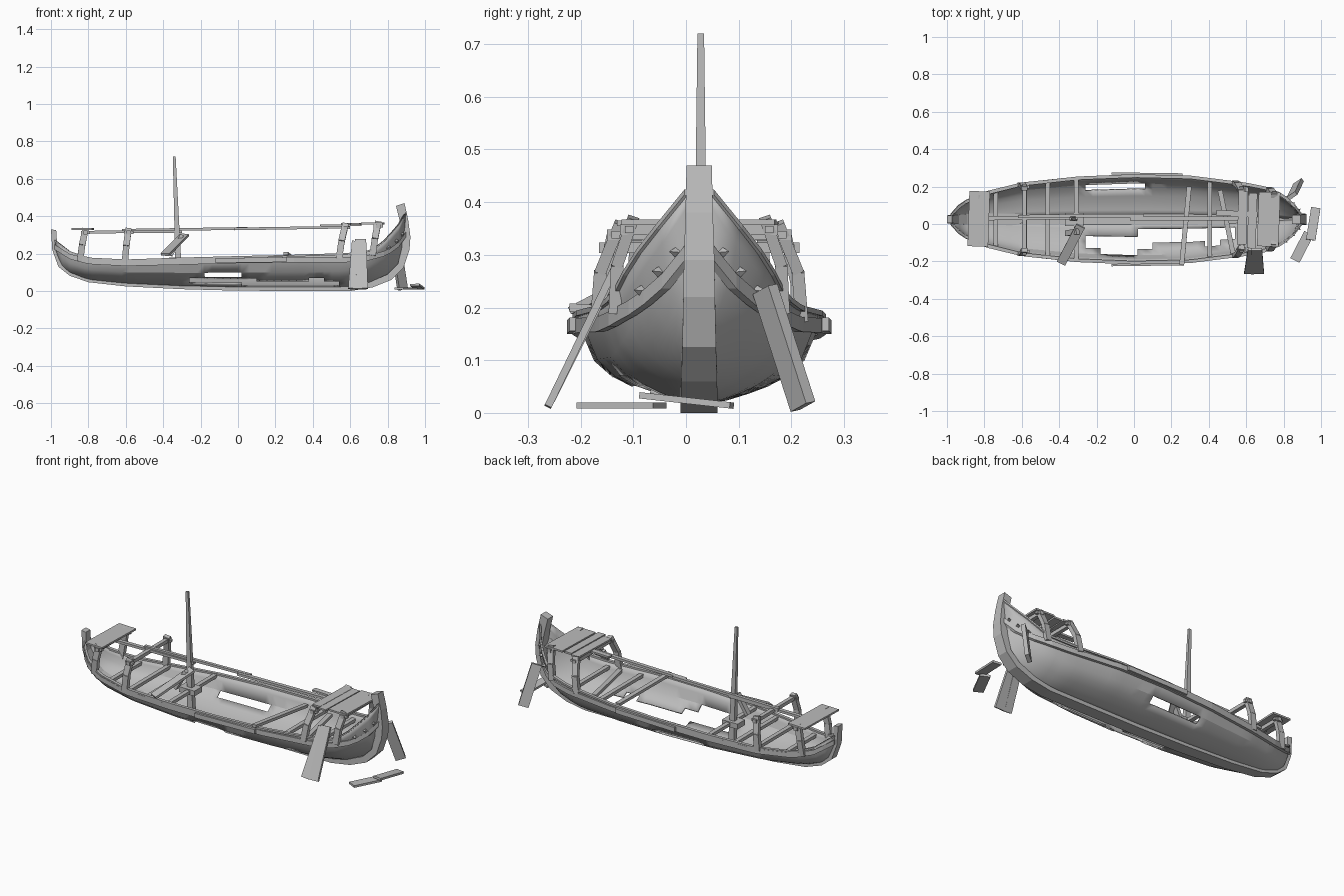
import bpy, bmesh, math
from mathutils import Vector

if "Cube" in bpy.data.objects:
    bpy.data.objects.remove(bpy.data.objects["Cube"])

wood = bpy.data.materials.new("weathered grey wood")
wood.use_nodes = True
GREY = (0.5, 0.5, 0.5, 1)
wood.diffuse_color = GREY
wood.node_tree.nodes["Principled BSDF"].inputs["Base Color"].default_value = GREY
CY = 0.025  # centre line of the boat


def finish(name, bm, smooth=False):
    bmesh.ops.recalc_face_normals(bm, faces=bm.faces)
    me = bpy.data.meshes.new(name)
    bm.to_mesh(me)
    bm.free()
    me.materials.append(wood)
    ob = bpy.data.objects.new(name, me)
    bpy.context.collection.objects.link(ob)
    if smooth:
        bpy.ops.object.select_all(action='DESELECT')
        ob.select_set(True)
        bpy.context.view_layer.objects.active = ob
        bpy.ops.object.shade_smooth_by_angle(angle=math.radians(25))
    return ob


def lerp_table(table, x):
    for (a, b), (c, d) in zip(table, table[1:]):
        if x <= c:
            return b + (d - b) * max(0, x - a) / (c - a)
    return table[-1][1]


def sweep(name, rings, smooth=False):
    """Skin a row of four-point rings and cap both ends."""
    bm = bmesh.new()
    vs = [[bm.verts.new(p) for p in ring] for ring in rings]
    for a, b in zip(vs, vs[1:]):
        for i in range(4):
            j = (i + 1) % 4
            bm.faces.new((a[i], a[j], b[j], b[i]))
    bm.faces.new(vs[0])
    bm.faces.new(vs[-1])
    return finish(name, bm, smooth)


def beam(name, p, q, width, thick, side=(1, 0, 0), taper=1.0):
    """Straight timber from p to q; width runs along side."""
    p, q = Vector(p), Vector(q)
    along = (q - p).normalized()
    s = Vector(side)
    s = (s - along * s.dot(along)).normalized()
    n = along.cross(s)
    rings = []
    for c, k in ((p, 1), (q, taper)):
        w, t = s * width * k / 2, n * thick * k / 2
        rings.append([c - w - t, c + w - t, c + w + t, c - w + t])
    return sweep(name, rings)


# Hull lines: half width, bottom height, top edge and wale height along x
WIDTH = [(-.98, .02), (-.95, .06), (-.9, .095), (-.8, .14), (-.6, .19), (-.3, .223), (0, .235),
         (.3, .228), (.6, .19), (.7, .17), (.8, .13), (.86, .075), (.9, .022)]
BOTTOM = [(-.98, .2), (-.95, .135), (-.9, .095), (-.8, .06), (-.6, .04), (-.3, .026), (0, .02),
          (.6, .02), (.7, .035), (.8, .075), (.86, .125), (.9, .24)]
TOP = [(-.98, .27), (-.9, .21), (-.8, .175), (-.6, .165), (-.3, .175), (0, .183), (.3, .19),
       (.6, .2), (.7, .215), (.75, .24), (.8, .285), (.86, .355), (.9, .42)]
WALE = [(-.98, .235), (-.9, .185), (-.8, .158), (-.6, .148), (-.3, .155), (0, .163), (.3, .166),
        (.6, .168), (.7, .178), (.8, .205), (.86, .25), (.9, .305)]
SECTION = [(.08, 0), (.22, .02), (.4, .1), (.55, .18), (.7, .29), (.85, .48), (.94, .78), (1, 1)]


def section(x):
    w, lo, hi = (lerp_table(t, x) for t in (WIDTH, BOTTOM, TOP))
    sharp = 0.45 * max(0, min(1, (x - .55) / .3))
    return [(d * w, lo + (hi - lo) * (h + (d - h) * sharp)) for d, h in SECTION]


def side_at(x, z):
    return lerp_table([(h, d) for d, h in section(x)], z)


stations = [-.98 + i * 1.88 / 47 for i in range(48)]

# Broken planking: (side, strake, from x, to x)
HOLES = [(-1, 1, 0, .54), (-1, 2, -.28, .54), (-1, 3, -.28, .1), (-1, 3, .36, .46),
         (-1, 4, -.2, .02), (1, 4, -.28, .05)]
bm = bmesh.new()
for s in (-1, 1):
    grid = [[bm.verts.new((x, CY + s * d, z)) for d, z in section(x)] for x in stations]
    for c in range(len(stations) - 1):
        mid = (stations[c] + stations[c + 1]) / 2
        for k in range(len(SECTION) - 1):
            if any(hs == s and hk == k and a < mid < b for hs, hk, a, b in HOLES):
                continue
            q = (grid[c][k], grid[c + 1][k], grid[c + 1][k + 1], grid[c][k + 1])
            bm.faces.new(q if s < 0 else q[::-1])
me = bpy.data.meshes.new("hull_planking")
bm.to_mesh(me)
bm.free()
me.materials.append(wood)
hull = bpy.data.objects.new("hull_planking", me)
bpy.context.collection.objects.link(hull)
mod = hull.modifiers.new("thickness", 'SOLIDIFY')
mod.thickness = .009
mod.offset = -1
hull.select_set(True)
bpy.context.view_layer.objects.active = hull
bpy.ops.object.shade_smooth_by_angle(angle=math.radians(25))

# Outer wales and gunwale caps on both sides
for s, tag in ((-1, "right"), (1, "left")):
    for name, shift, drop, rise, out in (("wale", -.002, .014, .014, .014),
                                         ("gunwale", -.012, .006, .004, .006)):
        rings = []
        for x in stations:
            z = lerp_table(WALE if name == "wale" else TOP, x)
            d = side_at(x, z)
            rings.append([(x, CY + s * e, z + h) for e, h in ((d + shift, -drop), (d + out, -drop),
                                                            (d + out, rise), (d + shift, rise))])
        sweep(f"{name}_{tag}", rings)
    # Doubled wale pieces amidships
    beam(f"wale_patch_{tag}", (-.12, CY + s * .245, .163), (.26, CY + s * .24, .168), .026, .012, (0, 0, 1))
    # Pyramid studs at the bow
    for x, d, z in ((.88, .065, .305), (.85, .1, .268), (.81, .14, .232)):
        bm = bmesh.new()
        bmesh.ops.create_cone(bm, cap_ends=True, segments=4, radius1=.015, radius2=.001, depth=.026)
        direction = Vector((.7, s * .7, .1)).to_track_quat('Z', 'Y').to_matrix().to_4x4()
        d = side_at(x, z) + .008
        direction.translation = (x, CY + s * d, z)
        bmesh.ops.transform(bm, matrix=direction, verts=bm.verts)
        finish(f"bow_stud_{tag}", bm)


# Keel, stem and stern post as one swept backbone: x, z, half width, inner x, inner z
BACKBONE = [(-1, .33, .02, -.972, .325), (-.993, .22, .022, -.965, .22), (-.96, .13, .024, -.935, .15),
            (-.9, .082, .028, -.89, .11), (-.8, .047, .03, -.79, .072), (-.6, .025, .033, -.6, .05),
            (-.3, .01, .035, -.3, .036), (0, .002, .035, 0, .03), (.6, 0, .035, .6, .03),
            (.72, .02, .035, .71, .05), (.82, .06, .034, .8, .09), (.885, .125, .032, .855, .145),
            (.917, .22, .03, .875, .225), (.922, .29, .029, .88, .29), (.91, .38, .026, .865, .375),
            (.89, .47, .024, .845, .455)]
sweep("keel_and_posts", [[(x, CY - w, z), (x, CY + w, z), (xi, CY + w, zi), (xi, CY - w, zi)]
                         for x, z, w, xi, zi in BACKBONE])

# Mast stump, step and brace
beam("mast", (-.315, CY + .003, .03), (-.341, CY + .003, .72), .036, .03, taper=.42)
beam("mast_step", (-.37, CY, .165), (-.27, CY, .165), .07, .03, (0, 1, 0))
beam("mast_brace", (-.39, -.21, .195), (-.285, -.01, .3), .05, .014, (1, -.4, 0))
beam("mast_side_brace", (-.36, -.05, .19), (-.3, -.04, .3), .03, .02, (0, 1, 0))

# Thwarts across the hull
for x0, x1, z in ((-.74, -.74, .15), (-.585, -.585, .155), (-.46, -.46, .155), (-.31, -.31, .165),
                  (.405, .405, .165)):
    d = side_at(x0, z) - .004
    beam("thwart", (x0, CY - d, z), (x1, CY + d, z), .024, .018)
beam("fallen_thwart", (.255, -.22, .2), (.295, .2, .17), .026, .016)
beam("slanted_thwart", (.53, -.16, .165), (.46, .18, .165), .026, .018)
beam("bow_thwart", (.6, -.15, .17), (.6, .2, .17), .024, .018)

# Raised frames: foot x, head x, foot offset, head offset, foot z, head z
for n, (x0, x1, d0, d1, z0, z1) in enumerate(((-.845, -.815, .12, .12, .16, .335),
                                              (-.605, -.585, .185, .165, .15, .335),
                                              (.54, .575, .195, .15, .175, .36),
                                              (.72, .75, .16, .125, .19, .37))):
    for s in (-1, 1):
        mid = Vector(((x0 * .6 + x1 * .4), CY + s * (d0 * .7 + d1 * .3 + .006), (z0 + z1) / 2))
        foot, head = (x0, CY + s * d0, z0), (x1, CY + s * d1, z1)
        beam("frame_post_lower", foot, mid, .034, .024)
        beam("frame_post_upper", mid, head, .034, .022)
        beam("frame_peg", (x1 - .025, CY + s * (d1 + .008), z1 - .022),
             (x1 + .025, CY + s * (d1 + .008), z1 - .022), .014, .016, (0, 0, 1))
    beam("frame_crossbeam", (x1, CY - d1 - .025, z1 - .022), (x1, CY + d1 + .025, z1 - .022), .022, .02)

# Ridge poles along the middle
beam("ridge_pole_aft", (-.84, .03, .315), (-.3, .036, .318), .022, .014, (0, 1, 0))
beam("ridge_pole_mid", (-.62, .04, .325), (.05, .045, .335), .018, .014, (0, 1, 0))
beam("ridge_pole_fore", (-.02, .03, .332), (.6, .028, .342), .022, .014, (0, 1, 0))

# Deck panels on the frames
for name, x, w, y0, y1, z in (("stern_deck", -.835, .11, -.12, .175, .332),
                              ("bow_deck_aft", .575, .05, -.11, .175, .358),
                              ("bow_deck_mid", .627, .046, -.13, .165, .36),
                              ("bow_deck_fore", .715, .115, -.12, .17, .362)):
    beam(name, (x, y0, z), (x + .01, y1, z), w, .01)
beam("bow_deck_runner", (.44, .06, .352), (.66, .05, .352), .03, .01, (0, 1, 0))

# Loose planks leaning on the bow and lying on the ground
beam("leaning_plank_a", (.612, -.262, .012), (.632, -.135, .265), .046, .014)
beam("leaning_plank_b", (.665, -.262, .012), (.655, -.135, .275), .06, .014)
beam("leaning_plank_c", (.88, .222, .012), (.845, .15, .235), .055, .022, (1, .75, 0))
beam("ground_plank_a", (.972, .087, .014), (.945, -.085, .033), .05, .012)
beam("ground_plank_b", (.86, -.195, .014), (.935, -.05, .014), .055, .012, (1, -.5, 0))
